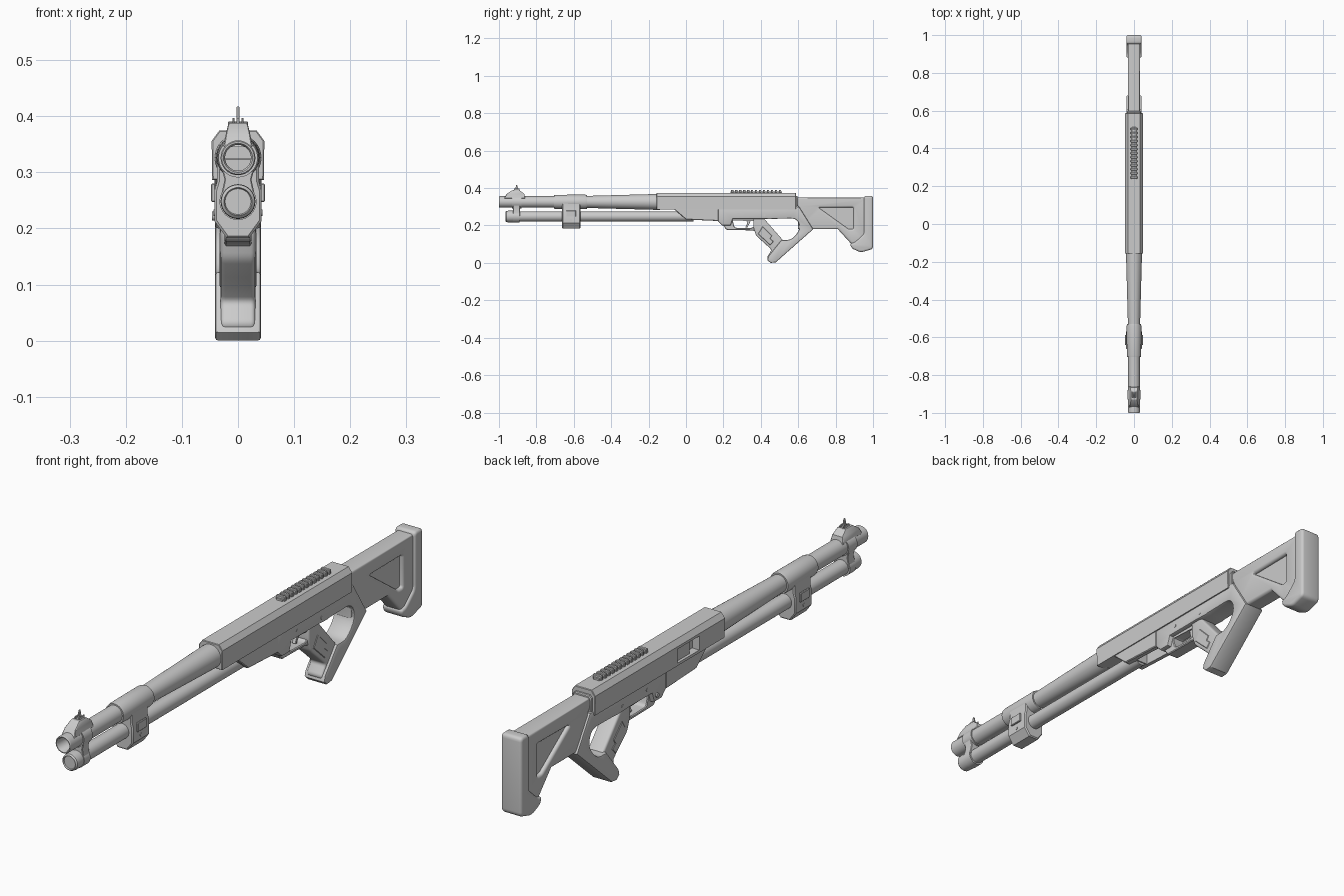
import bpy, bmesh, math
from mathutils import Vector

if "Cube" in bpy.data.objects:
    bpy.data.objects.remove(bpy.data.objects["Cube"])


def add_mesh(name, bm):
    bmesh.ops.remove_doubles(bm, verts=bm.verts, dist=0.0001)
    bmesh.ops.recalc_face_normals(bm, faces=bm.faces)
    me = bpy.data.meshes.new(name)
    bm.to_mesh(me)
    bm.free()
    ob = bpy.data.objects.new(name, me)
    bpy.context.collection.objects.link(ob)
    return ob


def rounded(pts, r, n=4):
    """Replace each corner of a closed outline by a small arc."""
    out = []
    for i, p in enumerate(pts):
        p, a, b = Vector(p), Vector(pts[i - 1]), Vector(pts[(i + 1) % len(pts)])
        p0 = p + (a - p).normalized() * min(r, (a - p).length * 0.45)
        p1 = p + (b - p).normalized() * min(r, (b - p).length * 0.45)
        for k in range(n + 1):
            t = k / n
            out.append(p0 * (1 - t) ** 2 + p * 2 * t * (1 - t) + p1 * t * t)
    return out


def prism(name, outlines, lo, hi, bevel=0.003, axis='X', res=0):
    """Bevelled extrusion of outlines (the first is the outside, the rest holes)."""
    cu = bpy.data.curves.new(name, 'CURVE')
    cu.dimensions, cu.fill_mode = '2D', 'BOTH'
    cu.extrude, cu.bevel_depth = (hi - lo) / 2 - bevel, bevel
    cu.offset, cu.bevel_resolution = -bevel, res
    for pts in outlines:
        sp = cu.splines.new('POLY')
        sp.points.add(len(pts) - 1)
        for q, p in zip(sp.points, pts):
            q.co = (p[0], p[1], 0, 1)
        sp.use_cyclic_u = True
    tmp = bpy.data.objects.new(name, cu)
    bpy.context.collection.objects.link(tmp)
    dg = bpy.context.evaluated_depsgraph_get()
    me = bpy.data.meshes.new_from_object(tmp.evaluated_get(dg))
    bpy.data.objects.remove(tmp)
    bm = bmesh.new()
    bm.from_mesh(me)
    mid = (lo + hi) / 2
    for v in bm.verts:
        a, b, d = v.co
        v.co = (d + mid, a, b) if axis == 'X' else (a, d + mid, b)
    ob = add_mesh(name, bm)
    return ob


def side(name, pts, hw, bevel=0.003, holes=(), res=0):
    return prism(name, [pts, *holes], -hw, hw, bevel, 'X', res)


def mirrored(half):
    return half + [(-x, z) for x, z in reversed(half)]


def lathe(name, prof, z, n=32):
    """Round part along y from (y, radius) pairs."""
    bm = bmesh.new()
    rings = []
    for y, r in prof:
        rings.append([bm.verts.new((r * math.cos(2 * math.pi * i / n), y,
                                    z + r * math.sin(2 * math.pi * i / n))) for i in range(n)])
    for a, b in zip(rings, rings[1:]):
        for i in range(n):
            j = (i + 1) % n
            bm.faces.new((a[i], a[j], b[j], b[i]))
    bmesh.ops.dissolve_degenerate(bm, dist=0.00001, edges=bm.edges)
    return add_mesh(name, bm)


def box(name, x0, x1, y0, y1, z0, z1, bevel=0.0):
    bm = bmesh.new()
    bmesh.ops.create_cube(bm, size=1)
    for v in bm.verts:
        v.co = ((x0 + x1) / 2 + v.co.x * (x1 - x0), (y0 + y1) / 2 + v.co.y * (y1 - y0),
                (z0 + z1) / 2 + v.co.z * (z1 - z0))
    if bevel:
        bmesh.ops.bevel(bm, geom=bm.edges[:], offset=bevel, segments=1, affect='EDGES')
    return add_mesh(name, bm)


def cut(ob, *dims):
    """Cut a box-shaped pocket into a part."""
    cutter = box("cutter", *dims)
    cutter.hide_render = True
    m = ob.modifiers.new("pocket", 'BOOLEAN')
    m.operation, m.object, m.solver = 'DIFFERENCE', cutter, 'EXACT'
    dg = bpy.context.evaluated_depsgraph_get()
    me = bpy.data.meshes.new_from_object(ob.evaluated_get(dg))
    ob.modifiers.clear()
    ob.data = me
    bpy.data.objects.remove(cutter)


def pin(name, x0, x1, y, z, r):
    bm = bmesh.new()
    bmesh.ops.create_cone(bm, cap_ends=True, segments=16, radius1=r, radius2=r, depth=x1 - x0)
    for v in bm.verts:
        v.co = (v.co.z + (x0 + x1) / 2, y + v.co.x, z + v.co.y)
    add_mesh(name, bm)


# Barrel with hollow muzzle, tapering up towards the receiver
BZ, MZ = 0.326, 0.248
lathe("barrel", [(-0.88, 0), (-0.88, 0.023), (-0.995, 0.023), (-1, 0.026), (-1, 0.029), (-0.997, 0.031),
                 (-0.55, 0.031), (-0.5, 0.033), (-0.17, 0.042), (-0.14, 0.042), (-0.14, 0)], BZ)

# Magazine tube and its cap
lathe("magazine_tube", [(-0.93, 0), (-0.93, 0.027), (0.04, 0.027), (0.04, 0)], MZ)
lathe("magazine_cap", [(-0.96, 0), (-0.96, 0.023), (-0.965, 0.025), (-0.96, 0.03), (-0.95, 0.031),
                       (-0.92, 0.031), (-0.915, 0.027), (-0.915, 0)], MZ)

# Front sight and the bracket joining the two tubes
sight = side("sight_base", [(-0.972, 0.345), (-0.96, 0.368), (-0.93, 0.388), (-0.89, 0.388),
                            (-0.865, 0.37), (-0.86, 0.345)], 0.026, 0.002)
for v in sight.data.vertices:
    v.co.x *= 1 - max(0, v.co.z - 0.35) * 9
side("sight_post", [(-0.925, 0.386), (-0.912, 0.396), (-0.908, 0.417), (-0.903, 0.417),
                    (-0.898, 0.396), (-0.885, 0.386)], 0.003, 0.001)
for s in (-1, 1):
    box("sight_ear", s * 0.008 - 0.002, s * 0.008 + 0.002, -0.92, -0.89, 0.38, 0.397, 0.001)
lathe("barrel_band", [(-0.93, 0.03), (-0.93, 0.035), (-0.88, 0.035), (-0.88, 0.03)], BZ)
lathe("magazine_band", [(-0.925, 0.026), (-0.925, 0.033), (-0.89, 0.033), (-0.89, 0.026)], MZ)
prism("band_link", [mirrored([(0.032, 0.25), (0.024, 0.287), (0.034, 0.325)])], -0.925, -0.888, 0.002, 'Y')

# Clamp: sleeve over the barrel and faceted block round the magazine tube
lathe("clamp_sleeve", [(-0.705, 0.03), (-0.705, 0.036), (-0.695, 0.038), (-0.54, 0.039),
                       (-0.53, 0.037), (-0.53, 0.03)], BZ)
prism("clamp_block", [mirrored([(0.02, 0.183), (0.042, 0.213), (0.042, 0.268), (0.037, 0.285), (0.037, 0.33)])],
      -0.662, -0.565, 0.004, 'Y')
for s in (-1, 1):
    box("clamp_side_plate", s * 0.044 - 0.004, s * 0.044 + 0.004, -0.64, -0.588, 0.247, 0.28, 0.002)
    pin("clamp_screw", s * 0.04 - 0.004, s * 0.04 + 0.004, -0.614, 0.228, 0.006)

# Upper receiver with the ejection port on the left
upper = prism("upper_receiver", [mirrored([(0.046, 0.286), (0.047, 0.356), (0.033, 0.375)])],
              -0.157, 0.587, 0.002, 'Y')
cut(upper, -0.07, -0.018, -0.01, 0.115, 0.296, 0.347)
box("bolt", -0.036, -0.015, 0.03, 0.118, 0.294, 0.349)

# Front lower receiver with the loading well underneath
lower = side("lower_receiver", [(-0.07, 0.292), (0.0, 0.232), (0.175, 0.224), (0.175, 0.292)], 0.042, 0.003)
cut(lower, -0.024, 0.024, 0.045, 0.2, 0.2, 0.272)

# Top rail
box("rail_base", -0.012, 0.012, 0.237, 0.513, 0.37, 0.382, 0.001)
for i in range(13):
    y = 0.247 + i * 0.0213
    box("rail_tooth", -0.018, 0.018, y - 0.006, y + 0.006, 0.374, 0.391, 0.002)

# Frame: receiver rear, thumbhole back and diagonal bar down to the grip foot
thumb = rounded([(0.43, 0.235), (0.595, 0.238), (0.612, 0.18), (0.565, 0.123), (0.51, 0.122)], 0.035)
frame = [(0.17, 0.30), (0.17, 0.224), (0.195, 0.2), (0.238, 0.2), (0.25, 0.236), (0.40, 0.236)]
frame += thumb[3:21] + [(0.51, 0.122), (0.44, 0.035), (0.435, 0.015), (0.452, 0.0), (0.48, 0.003),
                        (0.68, 0.18), (0.605, 0.30)]
side("grip_frame", frame, 0.041, 0.006, res=1)
side("grip", rounded([(0.36, 0.245), (0.36, 0.19), (0.375, 0.145), (0.42, 0.105), (0.458, 0.07), (0.432, 0.03),
                      (0.45, 0.008), (0.55, 0.09), (0.515, 0.125), (0.41, 0.245)], 0.012), 0.031, 0.008, res=2)
side("grip_panel", [(0.385, 0.155), (0.45, 0.095), (0.468, 0.115), (0.45, 0.13), (0.46, 0.145), (0.41, 0.195)],
     0.033, 0.002)

# Trigger and guard
side("trigger_guard", rounded([(0.18, 0.235), (0.215, 0.176), (0.36, 0.174), (0.395, 0.15), (0.42, 0.235)], 0.012),
     0.024, 0.003, [rounded([(0.248, 0.234), (0.26, 0.188), (0.35, 0.186), (0.372, 0.2), (0.37, 0.234)], 0.012)])
side("trigger", [(0.32, 0.24), (0.327, 0.212), (0.318, 0.19), (0.326, 0.188), (0.34, 0.21), (0.35, 0.24)],
     0.007, 0.001)
pin("safety_button", -0.046, 0, 0.225, 0.222, 0.008)
for y, z in ((0.28, 0.262), (0.42, 0.255)):
    pin("receiver_pin", -0.0425, 0.0425, y, z, 0.006)

# Stock with a recessed triangle on both sides
tri = rounded([(0.71, 0.295), (0.895, 0.297), (0.895, 0.18), (0.87, 0.18)], 0.008)
side("stock", [(0.57, 0.35), (0.97, 0.35), (0.97, 0.1), (0.885, 0.1), (0.812, 0.18), (0.60, 0.18), (0.60, 0.3)],
     0.033, 0.01, [tri], res=2)
side("stock_recess_floor", [(0.69, 0.305), (0.905, 0.305), (0.905, 0.17), (0.85, 0.17)], 0.02, 0.001)
prism("stock_collar", [mirrored([(0.036, 0.29), (0.037, 0.348), (0.028, 0.358)])], 0.57, 0.597, 0.003, 'Y')

# Butt pad with its forward lip
side("butt_pad", rounded([(0.952, 0.359), (1.0, 0.359), (1.0, 0.075), (0.935, 0.056), (0.885, 0.078),
                          (0.877, 0.104), (0.90, 0.108), (0.952, 0.155)], 0.015), 0.041, 0.01, res=2)

# Smooth shading with sharp edges kept
for ob in bpy.context.scene.objects:
    ob.select_set(True)
bpy.context.view_layer.objects.active = bpy.context.scene.objects[0]
bpy.ops.object.shade_smooth_by_angle(angle=math.radians(32))
